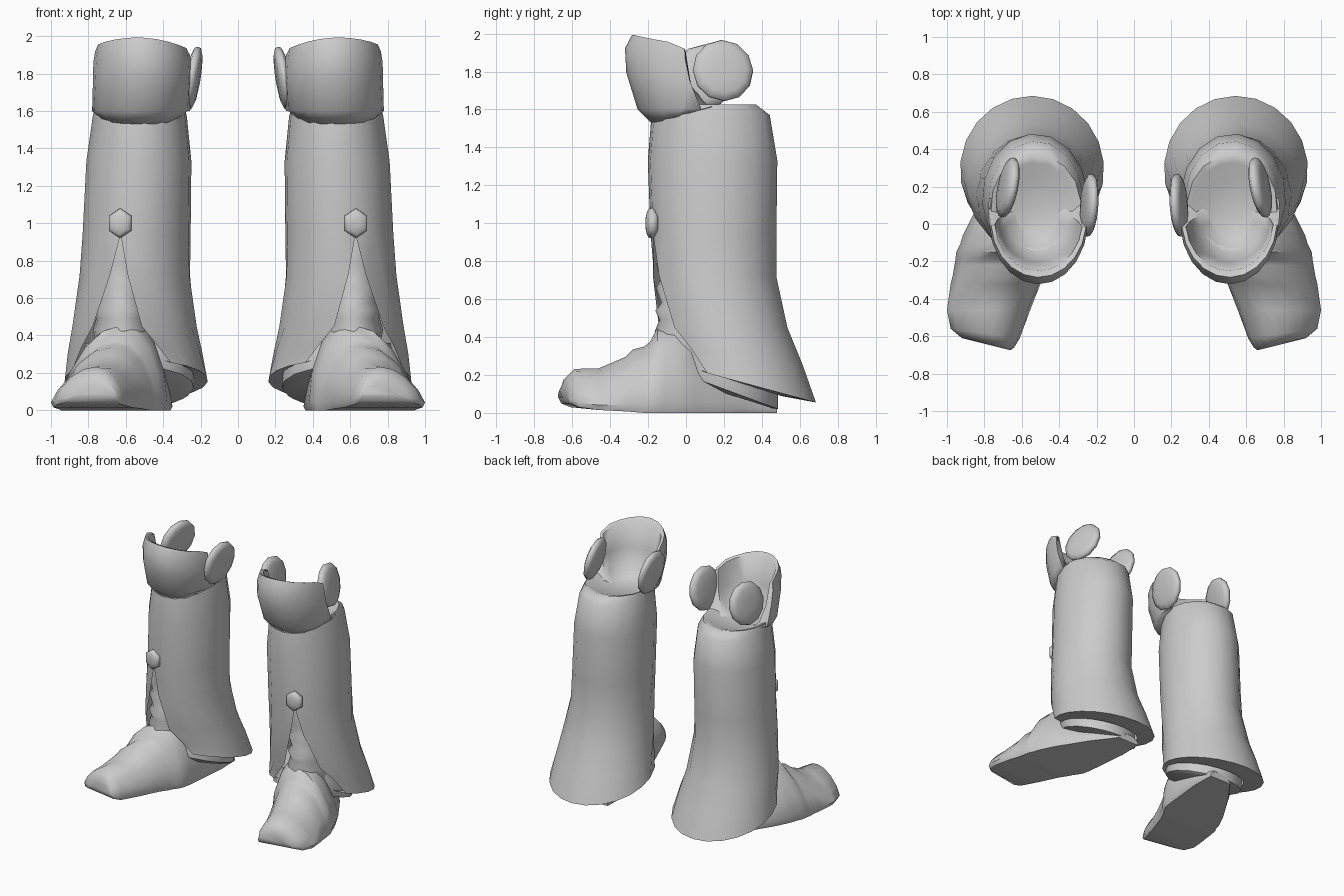
import bpy, bmesh, math
from mathutils import Vector, Matrix

grey = bpy.data.materials.new("plain_grey")
grey.diffuse_color = (0.6, 0.6, 0.6, 1)


def finish(name, bm, angle=45):
    """Make an object, mirror it for the other leg and smooth it."""
    bmesh.ops.recalc_face_normals(bm, faces=bm.faces)
    me = bpy.data.meshes.new(name)
    bm.to_mesh(me)
    bm.free()
    me.materials.append(grey)
    ob = bpy.data.objects.new(name, me)
    bpy.context.collection.objects.link(ob)
    m = ob.modifiers.new("pair", 'MIRROR')
    m.use_mirror_merge = False
    bpy.ops.object.select_all(action='DESELECT')
    ob.select_set(True)
    bpy.context.view_layer.objects.active = ob
    bpy.ops.object.shade_smooth_by_angle(angle=math.radians(angle))
    return ob


def loft(rings, closed=True, caps=False):
    """Bridge equal-length rings of points with quads."""
    bm = bmesh.new()
    vs = [[bm.verts.new(p) for p in r] for r in rings]
    n = len(vs[0])
    for a, b in zip(vs, vs[1:]):
        for i in range(n if closed else n - 1):
            j = (i + 1) % n
            bm.faces.new((a[i], a[j], b[j], b[i]))
    if caps:
        bm.faces.new(vs[0][::-1])
        bm.faces.new(vs[-1])
    return bm


def arc(cx, cy, rx, ry, z, gap=0.0, mid=-1.27, n=16, tilt=0.0):
    """Ellipse that starts and ends 'gap' radians either side of 'mid'."""
    pts = []
    for i in range(n + 1):
        a = mid + gap + (2 * math.pi - 2 * gap) * i / n
        y = cy + ry * math.sin(a)
        pts.append((cx + rx * math.cos(a), y, z - tilt * y))
    return pts


# Shaft: flared tube with a slit opening over the foot
shaft = [
    (0.545, 0.29, 0.385, 0.395, 0.24, 0.80, 0.27),
    (0.55, 0.25, 0.36, 0.365, 0.34, 0.62, 0.14),
    (0.555, 0.195, 0.335, 0.34, 0.45, 0.42, 0.0),
    (0.55, 0.15, 0.297, 0.327, 0.72, 0.17, 0.0),
    (0.542, 0.145, 0.29, 0.333, 0.94, 0.0, 0.0),
    (0.53, 0.14, 0.282, 0.343, 1.33, 0.0, 0.0),
    (0.525, 0.13, 0.253, 0.313, 1.57, 0.0, 0.0),
    (0.525, 0.10, 0.24, 0.272, 1.625, 0.0, 0.0),
    (0.525, 0.09, 0.215, 0.24, 1.615, 0.0, 0.0),
    (0.525, 0.06, 0.15, 0.17, 1.575, 0.0, 0.0),
    (0.525, 0.04, 0.001, 0.001, 1.55, 0.0, 0.0),
]
bm = loft([arc(cx, cy, rx, ry, z, g, tilt=t) for cx, cy, rx, ry, z, g, t in shaft],
          closed=False)
bmesh.ops.remove_doubles(bm, verts=bm.verts, dist=0.003)
finish("boot_shaft", bm, angle=55)

# Underside of the flared hem, turned in towards the heel
hem = [shaft[0], (0.53, 0.21, 0.295, 0.295, 0.25, 0.80, 0.32)]
finish("hem_underside", loft([arc(cx, cy, rx, ry, z, g, tilt=t)
                              for cx, cy, rx, ry, z, g, t in hem], closed=False))

# Knee guard: raised flap round the front, sloping inward to the bowl
rows = [(0.525, 0.13, 0.25, 0.314, 1.53), (0.518, 0.07, 0.262, 0.325, 1.60),
        (0.51, 0.03, 0.266, 0.345, 1.78), (0.51, 0.02, 0.264, 0.342, 1.90),
        (0.51, 0.02, 0.255, 0.305, 1.965),
        (0.51, 0.02, 0.235, 0.27, 1.95), (0.515, 0.03, 0.215, 0.235, 1.76),
        (0.52, 0.05, 0.17, 0.19, 1.60), (0.52, 0.06, 0.1, 0.11, 1.56)]
rings = []
for cx, cy, rx, ry, z in rows:
    k = max(0.0, (z - 1.6) / 0.36)
    low = 0.3 * (z < 1.59 and rx > 0.2)
    rings.append([
        (x, y, zz + k * (0.028 - 0.35 * max(0, y + 0.1) - 0.8 * (x - 0.54) ** 2)
         + low * max(0, y + 0.15))
        for x, y, zz in arc(cx, cy, rx, ry, z, gap=1.56 + 0.12 * k,
                            mid=math.pi / 2 + 0.02, n=10)])
bm = loft(rings + [rings[0]], closed=False)
bmesh.ops.remove_doubles(bm, verts=bm.verts, dist=0.0001)
bmesh.ops.holes_fill(bm, edges=bm.edges)
finish("knee_guard", bm, angle=60)

# Ankle: wrinkled tube seen through the slit
ankle = [(0.30, 0.20), (0.43, 0.235), (0.49, 0.21), (0.54, 0.232), (0.58, 0.20),
         (0.66, 0.228), (0.70, 0.205), (0.78, 0.225), (0.95, 0.205)]
finish("ankle", loft([arc(0.62, 0.07, r * 0.66, r, z, mid=-math.pi / 2, n=16)[:-1]
                      for z, r in ankle], caps=True), angle=70)

# Heel: tier below the hem
heel = [(0.54, 0.2, 0.28, 0.27, 0.36, 0.0), (0.53, 0.2, 0.295, 0.285, 0.25, 0.3),
        (0.525, 0.2, 0.29, 0.285, 0.20, 0.37), (0.50, 0.23, 0.23, 0.24, 0.17, 0.32)]
finish("heel_tier", loft([arc(cx, cy, rx, ry, z, tilt=t)[:-1]
                          for cx, cy, rx, ry, z, t in heel], caps=True))

# Foot: domed, creased sections running from heel to turned-out toe
foot = [  # y, inner x, outer x, sole z, top z
    (0.48, 0.36, 0.56, 0.0, 0.06), (0.30, 0.35, 0.70, 0.0, 0.20),
    (0.05, 0.37, 0.86, 0.0, 0.42), (-0.06, 0.38, 0.915, 0.0, 0.49),
    (-0.11, 0.39, 0.93, 0.0, 0.455), (-0.15, 0.41, 0.95, 0.0, 0.45),
    (-0.19, 0.44, 0.955, 0.0, 0.375), (-0.22, 0.455, 0.96, 0.0, 0.35),
    (-0.28, 0.485, 0.97, 0.005, 0.335), (-0.32, 0.50, 0.98, 0.008, 0.295),
    (-0.46, 0.555, 1.0, 0.015, 0.235), (-0.60, 0.61, 0.98, 0.03, 0.232),
    (-0.65, 0.64, 0.92, 0.05, 0.18), (-0.665, 0.66, 0.86, 0.08, 0.13)]
# section outline: fraction across, fraction of height
section = [(0.03, 0), (0, 0.10), (0.03, 0.42), (0.13, 0.75), (0.27, 0.95), (0.41, 1.0),
           (0.58, 0.94), (0.76, 0.74), (0.92, 0.42), (1, 0.12), (0.97, 0)]
rings = [[(a + (b - a) * u, y + 0.05 * (u - 0.2) * (y < -0.5), z0 + (z1 - z0) * v)
          for u, v in section] for y, a, b, z0, z1 in foot]
finish("foot", loft(rings, caps=True), angle=50)


# Rounded discs: rings of a rim with gently domed faces
def disc(name, loc, size, yaw, roll, sides=12):
    rot = Matrix.Rotation(yaw, 4, 'Z') @ Matrix.Rotation(roll, 4, 'Y')
    profile = [(-1, 0.35), (-0.82, 0.75), (-0.45, 0.97), (0, 1), (0.45, 0.97),
               (0.82, 0.75), (1, 0.35)]
    rings = []
    for h, r in profile:
        rings.append([Vector(loc) + rot @ Vector((
            size[0] * h, size[1] * r * math.sin(2 * math.pi * i / sides),
            size[2] * r * math.cos(2 * math.pi * i / sides))) for i in range(sides)])
    finish(name, loft(rings, caps=True), angle=60)


# Side discs either side of the opening, leaning the same way
disc("outer_disc", (0.675, 0.195, 1.805), (0.038, 0.163, 0.165), 0.2, -0.2)
disc("inner_disc", (0.24, 0.10, 1.775), (0.036, 0.168, 0.17), 0.07, -0.16)

# Button at the top of the slit
disc("button", (0.63, -0.18, 1.0), (0.032, 0.07, 0.08), math.pi / 2 + 0.15, 0, sides=6)
